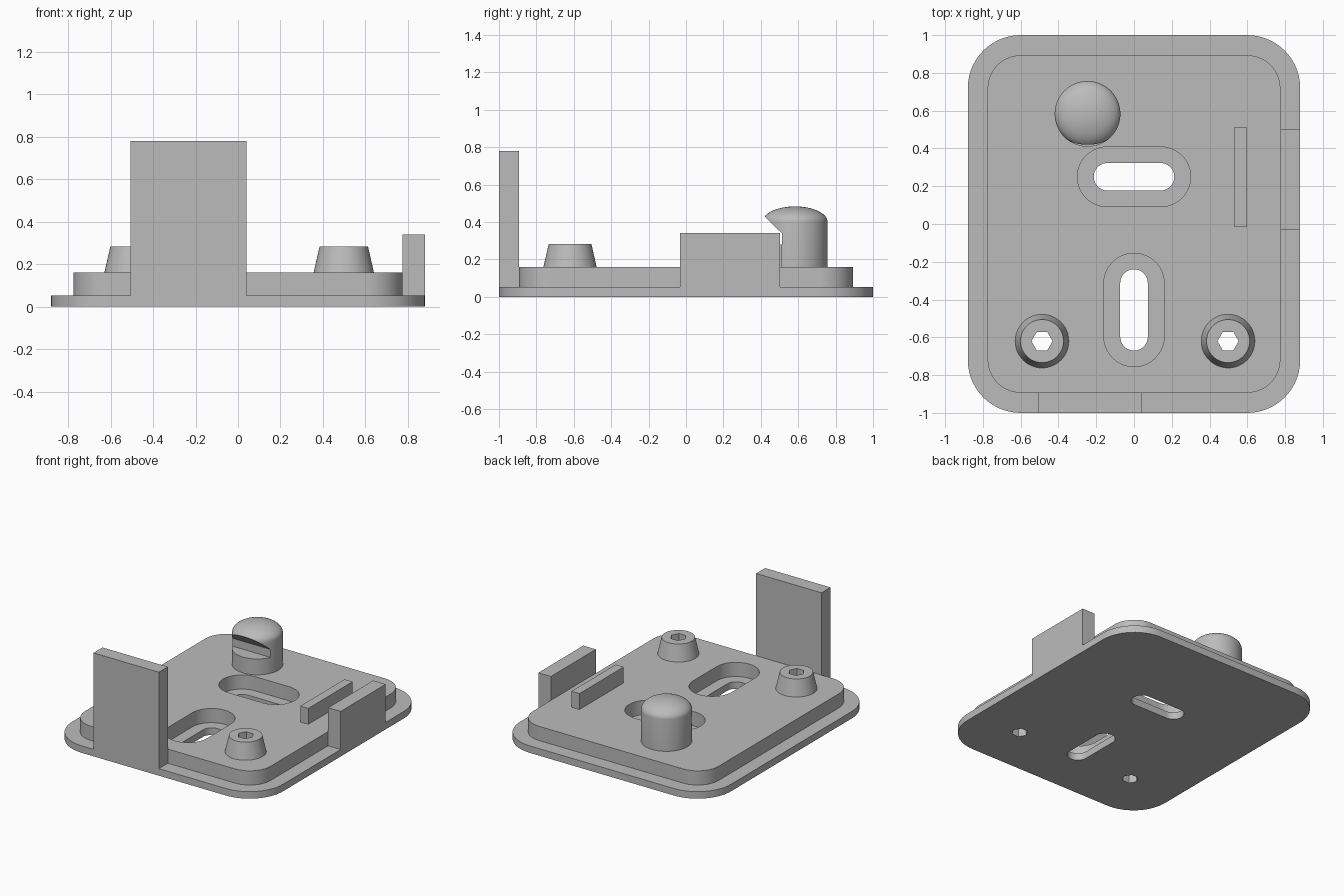
import bpy, bmesh
from math import pi, sin, cos, sqrt, radians
from mathutils import Vector

cube = bpy.data.objects.get("Cube")
if cube:
    bpy.data.objects.remove(cube, do_unlink=True)

grey = bpy.data.materials.new("plain grey")
grey.use_nodes = True
grey.diffuse_color = (0.5, 0.5, 0.5, 1)
grey.node_tree.nodes["Principled BSDF"].inputs["Base Color"].default_value = (0.5, 0.5, 0.5, 1)


def finish(name, bm):
    bmesh.ops.recalc_face_normals(bm, faces=bm.faces)
    mesh = bpy.data.meshes.new(name)
    bm.to_mesh(mesh)
    bm.free()
    mesh.materials.append(grey)
    obj = bpy.data.objects.new(name, mesh)
    bpy.context.collection.objects.link(obj)
    return obj


def select(obj):
    bpy.ops.object.select_all(action='DESELECT')
    obj.select_set(True)
    bpy.context.view_layer.objects.active = obj


def extrude(name, points, offset):
    bm = bmesh.new()
    face = bm.faces.new([bm.verts.new(p) for p in points])
    top = bmesh.ops.extrude_face_region(bm, geom=[face])["geom"]
    bmesh.ops.translate(bm, vec=offset, verts=[v for v in top if isinstance(v, bmesh.types.BMVert)])
    return finish(name, bm)


def rounded(name, x, y, hx, hy, r, z0, z1, steps=14):
    """Rounded rectangle, or a slot when r reaches the half width."""
    pts = []
    for i, (sx, sy) in enumerate([(1, 1), (-1, 1), (-1, -1), (1, -1)]):
        for k in range(steps + 1):
            a = pi / 2 * (i + k / steps)
            p = Vector((x + sx * (hx - r) + r * cos(a), y + sy * (hy - r) + r * sin(a), z0))
            if not pts or (p - pts[-1]).length > 1e-5:
                pts.append(p)
    if (pts[0] - pts[-1]).length < 1e-5:
        pts.pop()
    return extrude(name, pts, (0, 0, z1 - z0))


def box(name, x0, x1, y0, y1, z0, z1):
    return extrude(name, [(x0, y0, z0), (x1, y0, z0), (x1, y1, z0), (x0, y1, z0)], (0, 0, z1 - z0))


def lathe(name, x, y, profile, sides):
    """Stack of rings given as (radius, height), capped at both ends."""
    bm = bmesh.new()
    rings = [[bm.verts.new((x + r * cos(2 * pi * k / sides), y + r * sin(2 * pi * k / sides), z))
              for k in range(sides)] for r, z in profile]
    for a, b in zip(rings, rings[1:]):
        for k in range(sides):
            n = (k + 1) % sides
            bm.faces.new((a[k], a[n], b[n], b[k]))
    bm.faces.new(rings[0])
    bm.faces.new(rings[-1])
    return finish(name, bm)


def cut(obj, cutters):
    select(obj)
    for c in cutters:
        mod = obj.modifiers.new("cut", 'BOOLEAN')
        mod.operation, mod.solver, mod.object = 'DIFFERENCE', 'EXACT', c
        bpy.ops.object.modifier_apply(modifier=mod.name)


# Stepped plates and short studs
base = rounded("base_plate", 0, 0, 0.88, 1.0, 0.28, 0, 0.053)
plate = rounded("raised_plate", 0, 0, 0.775, 0.893, 0.175, 0.053, 0.16)
stud_spots = [("right_stud", -0.487), ("left_stud", 0.498)]
studs = [lathe(n, x, -0.62, [(0.142, 0.16), (0.114, 0.283)], 48) for n, x in stud_spots]

# Slots with wide recesses, and hexagonal holes through the studs
slots = [rounded("slot_cutter", 0, 0.25, 0.213, 0.073, 0.073, -0.1, 0.3),
         rounded("slot_cutter", 0, -0.455, 0.073, 0.215, 0.073, -0.1, 0.3)]
recesses = [rounded("recess_cutter", 0, 0.25, 0.3, 0.158, 0.158, -0.1, 0.3),
            rounded("recess_cutter", 0, -0.455, 0.16, 0.3, 0.16, -0.1, 0.3)]
hexes = [lathe("hex_cutter", x, -0.62, [(0.056, -0.1), (0.056, 0.5)], 6) for n, x in stud_spots]
cut(base, slots + hexes)
cut(plate, recesses + hexes)
for stud, hole in zip(studs, hexes):
    cut(stud, [hole])

# Domed post with an undercut notch at the front
R, Z, H = 0.174, 0.4, 0.083
dome = [(R * cos(a), Z + H * sin(a)) for a in [radians(7.5 * k) for k in range(12)]]
post = lathe("domed_post", -0.246, 0.583, [(R, 0.16)] + dome + [(0.002, Z + H)], 64)
notch = extrude("notch_cutter", [(-0.6, 0.3, 0.28), (-0.6, 0.512, 0.28), (-0.6, 0.512, 0.34),
                                 (-0.6, 0.3, 0.545)], (0.8, 0, 0))
cut(post, [notch])

for c in slots + recesses + hexes + [notch]:
    bpy.data.objects.remove(c, do_unlink=True)

# Upright walls and the low rib
walls = [box("front_wall", -0.505, 0.04, -1.0, -0.893, 0.053, 0.78),
         box("side_wall", 0.775, 0.88, -0.033, 0.503, 0.053, 0.34),
         box("inner_rib", 0.53, 0.597, -0.015, 0.512, 0.16, 0.28)]

for obj in [base, plate, post] + studs + walls:
    select(obj)
    bpy.ops.object.shade_smooth_by_angle(angle=radians(30))
